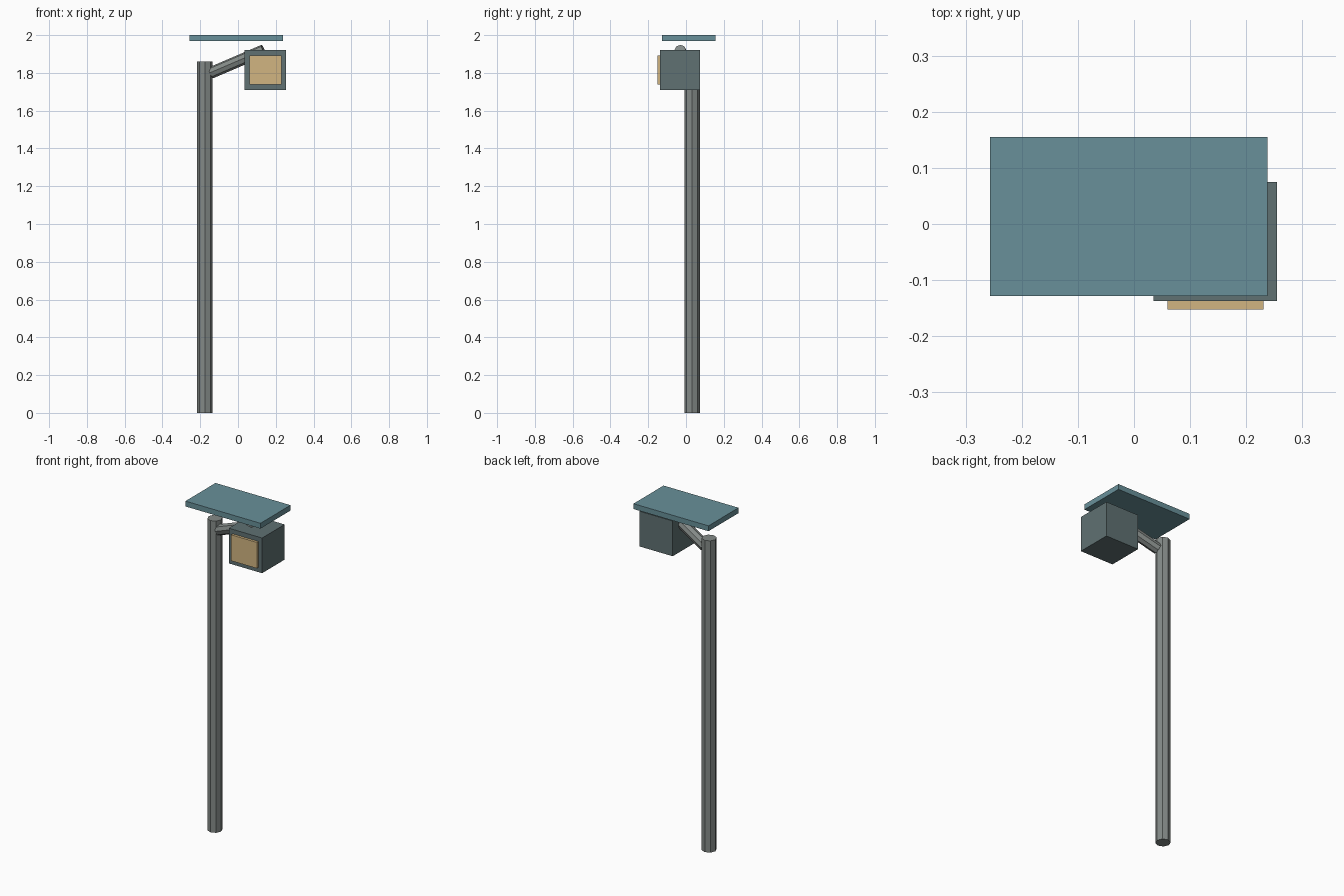
import bpy
from mathutils import Vector

cube = bpy.data.objects.get("Cube")
if cube:
    bpy.data.objects.remove(cube, do_unlink=True)


def material(name, rgb):
    mat = bpy.data.materials.new(name)
    mat.use_nodes = True
    mat.diffuse_color = (*rgb, 1)
    mat.node_tree.nodes["Principled BSDF"].inputs["Base Color"].default_value = (*rgb, 1)
    return mat


def box(name, low, high, mat):
    low, high = Vector(low), Vector(high)
    bpy.ops.mesh.primitive_cube_add(size=1, location=(low + high) / 2)
    obj = bpy.context.object
    obj.name = name
    obj.scale = high - low
    bpy.ops.object.transform_apply(location=False, rotation=False, scale=True)
    obj.data.materials.append(mat)
    return obj


def rod(name, start, end, radius, mat):
    start, end = Vector(start), Vector(end)
    axis = end - start
    bpy.ops.mesh.primitive_cylinder_add(vertices=8, radius=radius, depth=axis.length,
                                        location=(start + end) / 2)
    obj = bpy.context.object
    obj.name = name
    obj.rotation_euler = axis.to_track_quat("Z", "Y").to_euler()
    obj.data.materials.append(mat)
    return obj


steel = material("grey steel", (0.23, 0.255, 0.245))
casing = material("dark slate", (0.115, 0.165, 0.17))
panel = material("muted teal", (0.14, 0.28, 0.32))
glow = material("warm amber", (0.64, 0.46, 0.22))

# Upright post and the arm rising from it to the lamp
rod("post", (-0.175, 0.032, 0), (-0.175, 0.032, 1.86), 0.041, steel)
rod("arm", (-0.144, 0.026, 1.8), (0.136, -0.031, 1.92), 0.031, steel)

# Lamp housing with its protruding lens
box("lamp_housing", (0.035, -0.137, 1.71), (0.255, 0.075, 1.92), casing)
box("lamp_lens", (0.06, -0.152, 1.738), (0.231, -0.13, 1.893), glow)

# Flat panel above the post
box("top_panel", (-0.257, -0.128, 1.968), (0.238, 0.155, 2.0), panel)
